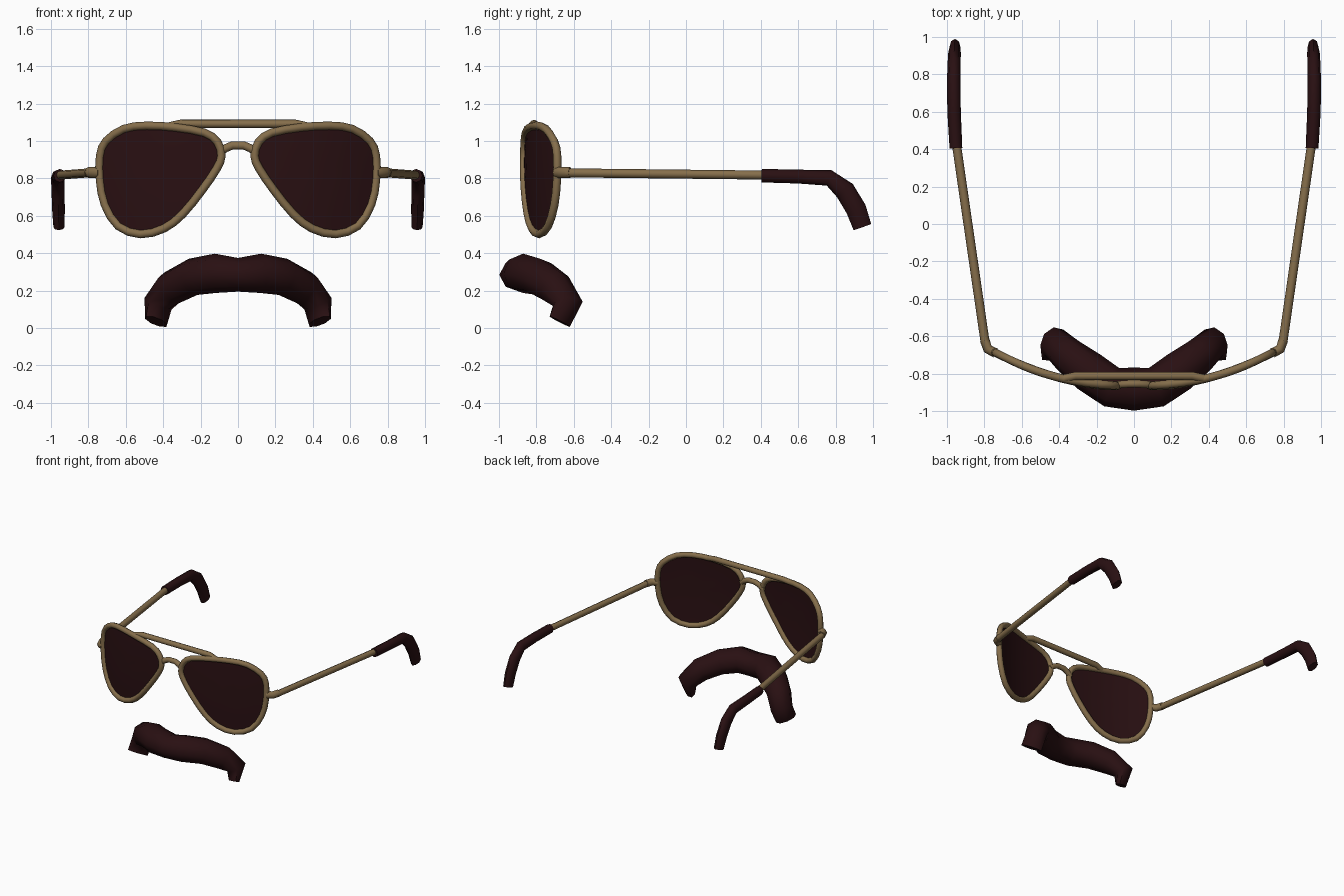
import bpy, bmesh, math
from mathutils import Vector

if "Cube" in bpy.data.objects:
    bpy.data.objects.remove(bpy.data.objects["Cube"])


def material(name, rgb):
    m = bpy.data.materials.new(name)
    m.diffuse_color = (*rgb, 1)
    m.use_nodes = True
    m.node_tree.nodes["Principled BSDF"].inputs["Base Color"].default_value = m.diffuse_color
    return m


GOLD = material("antique gold", (0.235, 0.155, 0.07))
DARK = material("dark maroon", (0.022, 0.005, 0.006))


def finish(name, bm, mat, mirror, angle=60):
    bmesh.ops.recalc_face_normals(bm, faces=bm.faces)
    me = bpy.data.meshes.new(name)
    bm.to_mesh(me)
    bm.free()
    me.materials.append(mat)
    ob = bpy.data.objects.new(name, me)
    bpy.context.collection.objects.link(ob)
    if mirror:
        mod = ob.modifiers.new("mirror", 'MIRROR')
        mod.use_mirror_merge = False
    bpy.ops.object.select_all(action='DESELECT')
    ob.select_set(True)
    bpy.context.view_layer.objects.active = ob
    bpy.ops.object.shade_smooth_by_angle(angle=math.radians(angle))
    return ob


def tube(name, path, radii, ref, mat, closed=False, mirror=True, sides=8):
    """Loft an elliptical section along a path; ref gives the section's first axis."""
    pts = [Vector(p) for p in path]
    n = len(pts)
    if isinstance(radii, tuple):
        radii = [radii] * n
    bm = bmesh.new()
    rings = []
    for i, p in enumerate(pts):
        if closed:
            t = pts[(i + 1) % n] - pts[i - 1]
        else:
            t = pts[min(i + 1, n - 1)] - pts[max(i - 1, 0)]
        t.normalize()
        u = Vector(ref(p) if callable(ref) else ref)
        u = (u - u.dot(t) * t).normalized()
        v = t.cross(u)
        ru, rv = radii[i]
        angles = [2 * math.pi * k / sides for k in range(sides)]
        rings.append([bm.verts.new(p + u * ru * math.cos(a) + v * rv * math.sin(a)) for a in angles])
    for i in range(n if closed else n - 1):
        a, b = rings[i], rings[(i + 1) % n]
        for k in range(sides):
            j = (k + 1) % sides
            bm.faces.new((a[k], a[j], b[j], b[k]))
    if not closed:
        bm.faces.new(rings[0][::-1])
        bm.faces.new(rings[-1])
    return finish(name, bm, mat, mirror)


def wrap_y(x, z):
    """Depth of the curved front of the glasses."""
    return -0.868 + 0.38 * abs(x) ** 2.5 + 0.1 * (z - 0.8) ** 2


def smooth_loop(pts):
    """Double a closed loop with Catmull-Rom midpoints."""
    out, n = [], len(pts)
    for i in range(n):
        a, b, c, d = (pts[(i + k) % n] for k in (-1, 0, 1, 2))
        out.append(b)
        out.append(tuple((9 * (b[k] + c[k]) - a[k] - d[k]) / 16 for k in (0, 1)))
    return out


# Teardrop rims
outline = smooth_loop([(0.088, 0.92), (0.11, 0.995), (0.18, 1.045), (0.335, 1.073),
                       (0.49, 1.082), (0.61, 1.065), (0.705, 1.0), (0.738, 0.92),
                       (0.738, 0.79), (0.712, 0.66), (0.64, 0.545), (0.52, 0.502),
                       (0.395, 0.533), (0.295, 0.61), (0.19, 0.74), (0.115, 0.85)])
tube("lens_rim", [(x, wrap_y(x, z), z) for x, z in outline], (0.022, 0.022),
     (0, -1, 0), GOLD, closed=True)

# Curved lenses, built as concentric rings
bm = bmesh.new()
cx, cz = 0.43, 0.81
rings = []
for s in (1.0, 0.75, 0.5, 0.25):
    ring = []
    for x, z in outline:
        px, pz = cx + (x - cx) * s, cz + (z - cz) * s
        ring.append(bm.verts.new((px, wrap_y(px, pz), pz)))
    rings.append(ring)
mid = bm.verts.new((cx, wrap_y(cx, cz), cz))
n = len(outline)
for k in range(n):
    j = (k + 1) % n
    for a, b in zip(rings, rings[1:]):
        bm.faces.new((a[k], a[j], b[j], b[k]))
    bm.faces.new((rings[-1][k], rings[-1][j], mid))
finish("lens", bm, DARK, True)

# Brow bar and nose bridge
tube("brow_bar", [(-0.37, -0.825, 1.078), (-0.31, -0.812, 1.092), (0.31, -0.812, 1.092),
                  (0.37, -0.825, 1.078)], (0.022, 0.022), (0, -1, 0), GOLD, mirror=False)
tube("nose_bridge", [(-0.1, -0.862, 0.935), (-0.07, -0.858, 0.96), (-0.03, -0.855, 0.977),
                     (0.03, -0.855, 0.977), (0.07, -0.858, 0.96), (0.1, -0.862, 0.935)],
     (0.02, 0.022), (0, -1, 0), GOLD, mirror=False)

# Hinges and temple arms
tube("hinge", [(0.74, -0.69, 0.832), (0.782, -0.668, 0.832), (0.798, -0.62, 0.832)],
     (0.03, 0.026), (0, 0, 1), GOLD)
tube("temple_arm", [(0.795, -0.64, 0.83), (0.95, 0.43, 0.818)],
     (0.024, 0.024), (0, 0, 1), GOLD)

# Ear tips hooking downwards
tube("ear_tip", [(0.952, 0.405, 0.815), (0.962, 0.6, 0.81), (0.964, 0.765, 0.803),
                 (0.962, 0.85, 0.735), (0.96, 0.91, 0.635), (0.957, 0.943, 0.54)],
     [(0.034, 0.036), (0.036, 0.037), (0.036, 0.043), (0.035, 0.055), (0.034, 0.055),
      (0.03, 0.05)], (1, 0, 0), DARK)

# Drooping moustache: half the stations, mirrored into one loft
half = [((0.12, -0.872, 0.293), (0.11, 0.105)), ((0.24, -0.79, 0.274), (0.11, 0.1)),
        ((0.355, -0.7, 0.215), (0.095, 0.095)), ((0.428, -0.632, 0.13), (0.085, 0.075)),
        ((0.437, -0.675, 0.035), (0.08, 0.04))]
stations = [((-p[0], p[1], p[2]), r) for p, r in reversed(half)]
stations += [((0, -0.883, 0.285), (0.115, 0.09))] + half
tube("moustache", [s[0] for s in stations], [s[1] for s in stations],
     lambda p: (2 * p.x, -1, 0), DARK, mirror=False)
